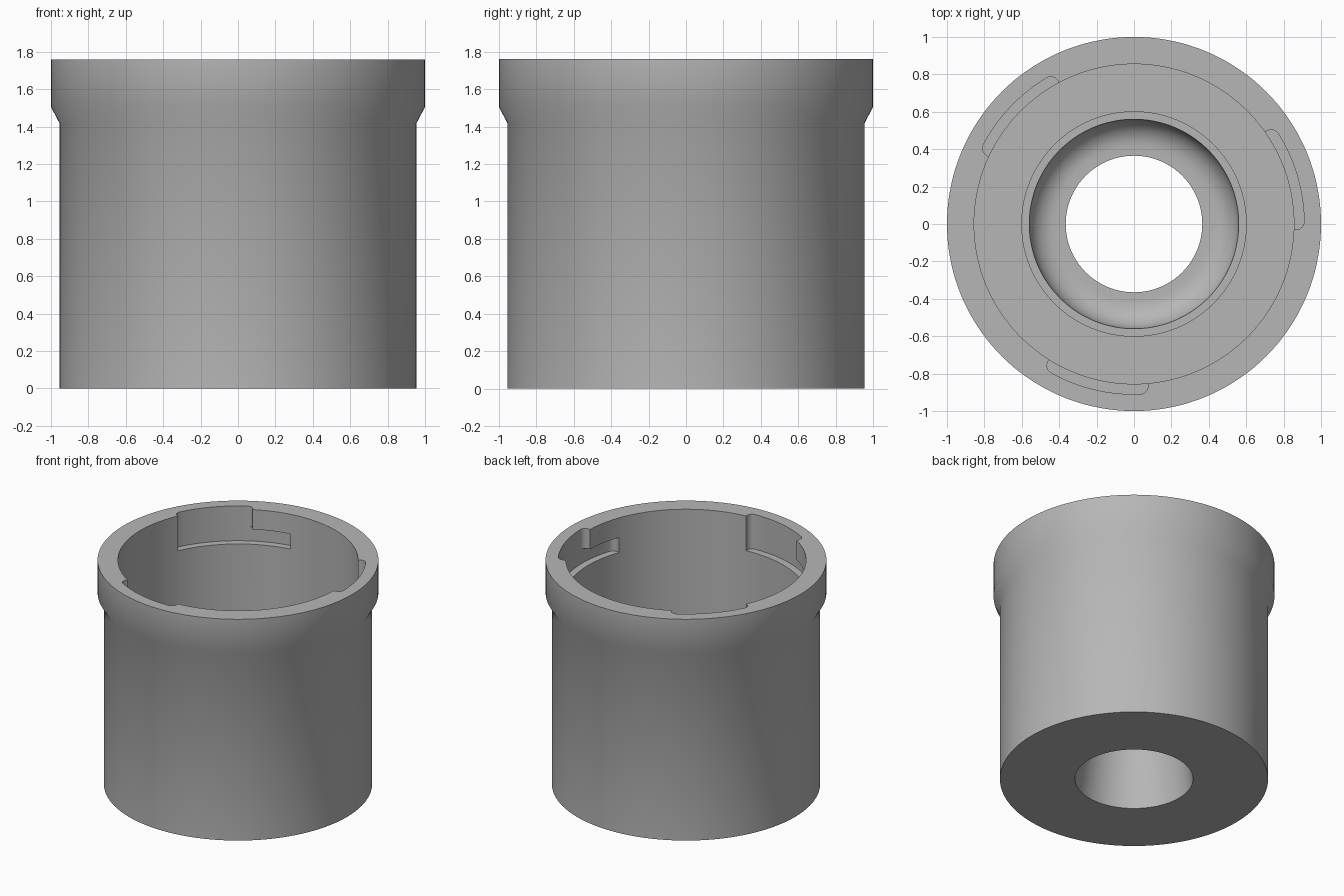
import bpy, bmesh
from math import sin, cos, pi, radians

if "Cube" in bpy.data.objects:
    bpy.data.objects.remove(bpy.data.objects["Cube"], do_unlink=True)

SEGMENTS = 144
TOP = 1.76
BORE = 0.855      # inner wall radius
SLOT = 0.91       # outer radius of the locking slots
ROUND = 0.045     # rounding of the slot corners

grey = bpy.data.materials.new("plain grey")
grey.use_nodes = True
colour = (0.47, 0.47, 0.47, 1)
grey.diffuse_color = colour
grey.node_tree.nodes["Principled BSDF"].inputs["Base Color"].default_value = colour


def to_object(bm, name):
    bmesh.ops.recalc_face_normals(bm, faces=bm.faces[:])
    mesh = bpy.data.meshes.new(name)
    bm.to_mesh(mesh)
    bm.free()
    mesh.materials.append(grey)
    obj = bpy.data.objects.new(name, mesh)
    bpy.context.collection.objects.link(obj)
    return obj


def revolve(name, profile):
    """Closed (radius, height) profile turned around the z axis."""
    bm = bmesh.new()
    rings = []
    for i in range(SEGMENTS):
        a = 2 * pi * i / SEGMENTS
        rings.append([bm.verts.new((r * cos(a), r * sin(a), z)) for r, z in profile])
    count = len(profile)
    for i, ring in enumerate(rings):
        after = rings[(i + 1) % SEGMENTS]
        for j in range(count):
            k = (j + 1) % count
            bm.faces.new((ring[j], after[j], after[k], ring[k]))
    return to_object(bm, name)


def sector_cutter(name, start, end, low, high):
    """Ring sector with rounded outer corners, extruded upwards."""
    a0, a1 = radians(start), radians(end)
    turn = ROUND / SLOT
    points = [(0.75, a0)]
    corner = [(sin(t * pi / 12), cos(t * pi / 12)) for t in range(7)]
    points += [(SLOT - ROUND + ROUND * s, a0 + turn * (1 - c)) for s, c in corner]
    steps = 16
    inner0, inner1 = a0 + turn, a1 - turn
    points += [(SLOT, inner0 + (inner1 - inner0) * i / steps) for i in range(1, steps)]
    points += [(SLOT - ROUND + ROUND * s, a1 - turn * (1 - c)) for s, c in reversed(corner)]
    points += [(0.75, a1 + (a0 - a1) * i / steps) for i in range(steps)]
    bm = bmesh.new()
    face = bm.faces.new([bm.verts.new((r * cos(a), r * sin(a), low)) for r, a in points])
    grown = bmesh.ops.extrude_face_region(bm, geom=[face])["geom"]
    top = [v for v in grown if isinstance(v, bmesh.types.BMVert)]
    bmesh.ops.translate(bm, verts=top, vec=(0, 0, high - low))
    cutter = to_object(bm, name)
    cutter.hide_render = True
    return cutter


# Cup with a collar, a deep bore and a bowl-shaped seat over the through hole
bowl = [(0.415 + 0.145 * cos(t * pi / 16), 0.60 - 0.145 * sin(t * pi / 16))
        for t in range(9)]
profile = [(0.42, 0), (0.955, 0), (0.955, 1.42), (1, 1.505), (1, TOP),
           (BORE, TOP), (BORE, 0.64), (0.60, 0.64), (0.60, 0.60)]
profile += bowl + [(0.365, 0.455)]
cup = revolve("collared_cup", profile)

# Three entry slots open at the top, each with a sideways locking groove
cutters = []
for turn in (0, 120, 240):
    cutters.append(sector_cutter("entry_slot_cutter", turn - 2, turn + 35, 1.487, TOP + 0.1))
    cutters.append(sector_cutter("locking_groove_cutter", turn - 21, turn + 20, 1.487, 1.605))

bpy.ops.object.select_all(action="DESELECT")
bpy.context.view_layer.objects.active = cup
cup.select_set(True)
for cutter in cutters:
    cut = cup.modifiers.new("slot", "BOOLEAN")
    cut.operation = "DIFFERENCE"
    cut.solver = "EXACT"
    cut.object = cutter
    bpy.ops.object.modifier_apply(modifier=cut.name)
    bpy.data.objects.remove(cutter, do_unlink=True)

bpy.ops.object.shade_smooth_by_angle(angle=radians(30))
